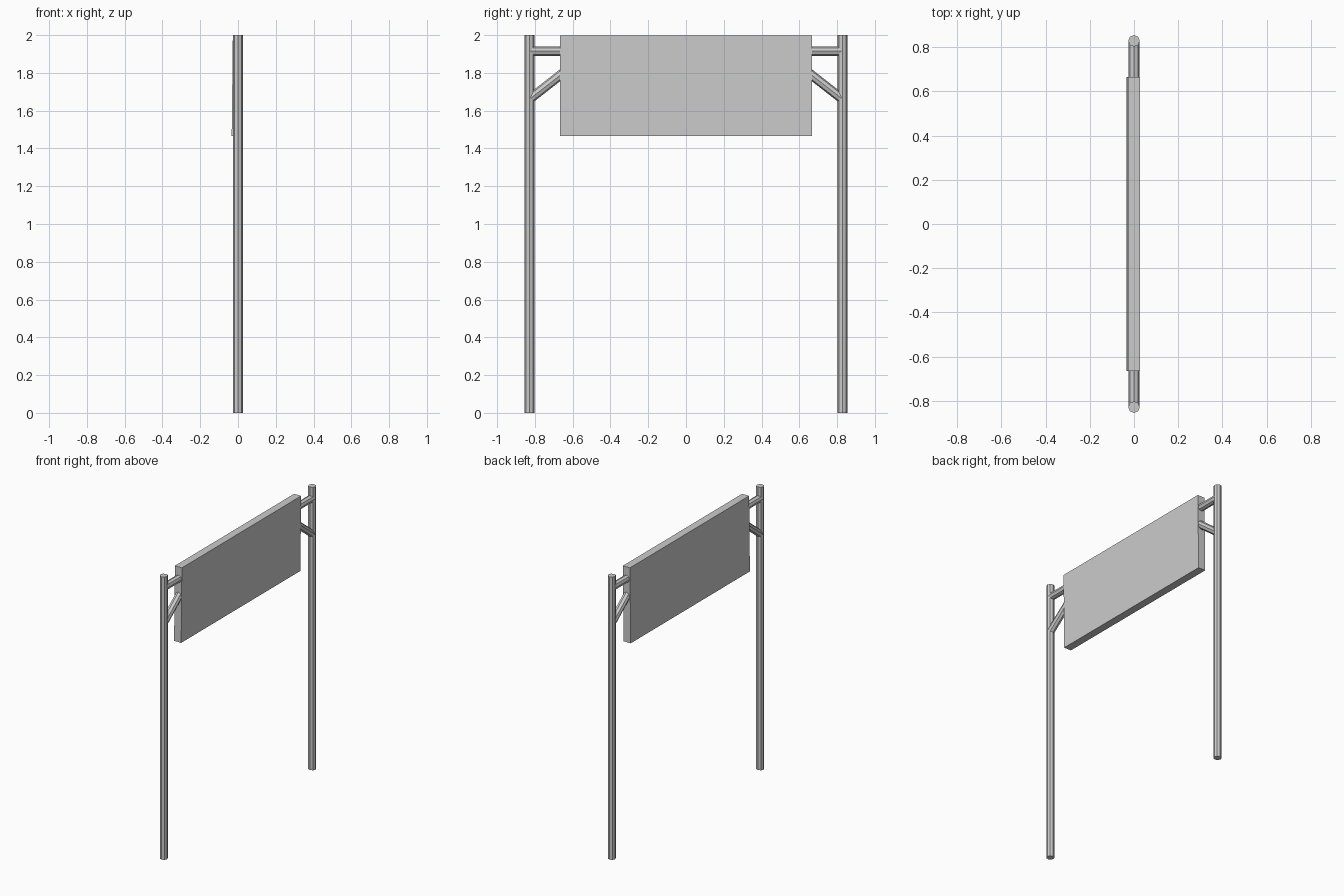
import bpy, bmesh, math
from mathutils import Vector

if "Cube" in bpy.data.objects:
    bpy.data.objects.remove(bpy.data.objects["Cube"])

SIDES = 8
R = 0.026


def tube(name, a, b, radius=R):
    """Faceted pipe running from point a to point b."""
    a, b = Vector(a), Vector(b)
    d = b - a
    bpy.ops.mesh.primitive_cylinder_add(vertices=SIDES, radius=radius, depth=d.length)
    ob = bpy.context.object
    ob.name = name
    ob.rotation_mode = 'QUATERNION'
    ob.rotation_quaternion = d.to_track_quat('Z', 'Y')
    ob.location = (a + b) / 2
    return ob


# Posts, horizontal arms and diagonal braces on both sides
for side, s in (("left", -1), ("right", 1)):
    tube(f"{side}_post", (0, s * 0.829, 0), (0, s * 0.829, 2))
    tube(f"{side}_arm", (0, s * 0.829, 1.915), (0, s * 0.64, 1.915), 0.025)
    tube(f"{side}_brace", (0, s * 0.822, 1.666), (0, s * 0.64, 1.808), 0.025)

# Sign board, leaning very slightly towards +x at the top
bpy.ops.mesh.primitive_cube_add(size=1)
board = bpy.context.object
board.name = "sign_board"
bm = bmesh.new()
bm.from_mesh(board.data)
for v in bm.verts:
    top = v.co.z > 0
    lean = 0.0 if top else -0.006
    v.co = Vector((math.copysign(0.0275, v.co.x) + lean,
                   math.copysign(0.666, v.co.y),
                   1.998 if top else 1.466))
bm.to_mesh(board.data)
bm.free()
